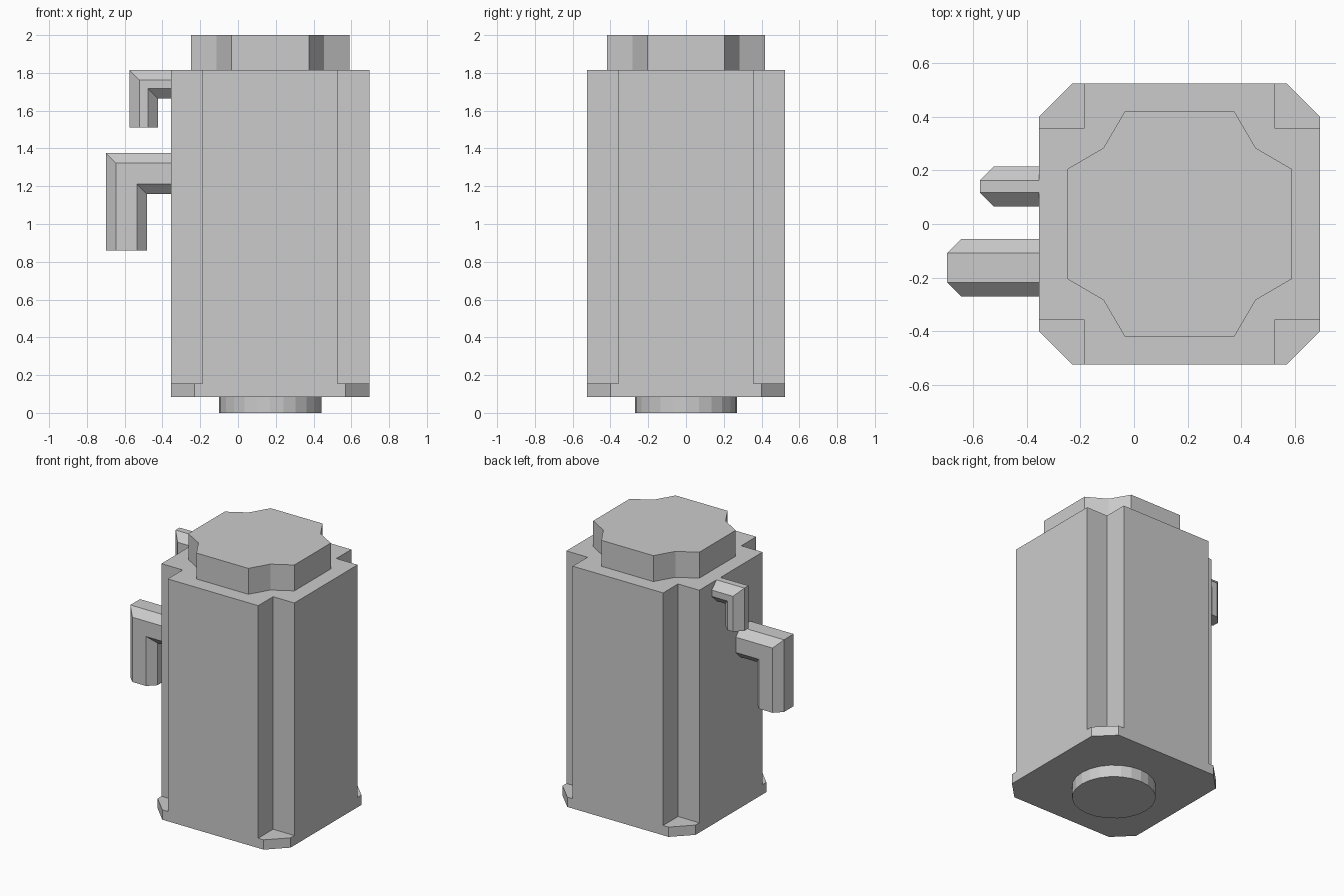
import bpy, bmesh, math
from mathutils import Vector

if "Cube" in bpy.data.objects:
    bpy.data.objects.remove(bpy.data.objects["Cube"])

CX = 0.17  # motor axis in x


def finish(name, bm):
    bmesh.ops.recalc_face_normals(bm, faces=bm.faces[:])
    mesh = bpy.data.meshes.new(name)
    bm.to_mesh(mesh)
    bm.free()
    obj = bpy.data.objects.new(name, mesh)
    bpy.context.collection.objects.link(obj)
    return obj


def loft(name, rings):
    """Skin equal-length rings of points and cap both ends."""
    bm = bmesh.new()
    rows = [[bm.verts.new(p) for p in ring] for ring in rings]
    n = len(rows[0])
    for a, b in zip(rows, rows[1:]):
        for i in range(n):
            j = (i + 1) % n
            bm.faces.new((a[i], a[j], b[j], b[i]))
    bm.faces.new(rows[0])
    bm.faces.new(rows[-1])
    return finish(name, bm)


def four_fold(corner):
    """Turn the points of one corner into a full outline by quarter turns."""
    pts = list(corner)
    outline = []
    for _ in range(4):
        outline += pts
        pts = [(-y, x) for x, y in pts]
    return outline


def prism(name, outline, z0, z1):
    return loft(name, [[(CX + x, y, z) for x, y in outline] for z in (z0, z1)])


def connector(name, y, size, chamfer, x_outer, z_top, z_end):
    """Octagonal elbow leaving the body wall and turning down with a mitre."""
    h = size / 2
    section = four_fold([(h, h - chamfer), (h - chamfer, h)])
    xc, zc = x_outer + h, z_top - h
    wall = [(-0.353, y + u, zc + v) for u, v in section]
    mitre = [(xc - v, y + u, zc + v) for u, v in section]
    end = [(xc - v, y + u, z_end) for u, v in section]
    return loft(name, [wall, mitre, end])


# Output shaft boss
prism("shaft_boss", [(0.271 * math.cos(math.tau * i / 24), 0.271 * math.sin(math.tau * i / 24))
                     for i in range(24)], 0.0, 0.085)

# Mounting flange: square with chamfered corners
prism("mounting_flange", four_fold([(0.525, 0.40), (0.40, 0.525)]), 0.085, 0.155)

# Motor body: square with notched corners
prism("motor_body", four_fold([(0.525, 0.357), (0.357, 0.357), (0.357, 0.525)]), 0.155, 1.815)

# Rear encoder cap: square with shallow inset corners
prism("encoder_cap", four_fold([(0.419, 0.205), (0.284, 0.284), (0.205, 0.419)]), 1.815, 2.0)

# Cable connectors on the left wall
connector("power_connector", -0.163, 0.215, 0.053, -0.698, 1.375, 0.86)
connector("signal_connector", 0.14, 0.151, 0.053, -0.575, 1.815, 1.51)
